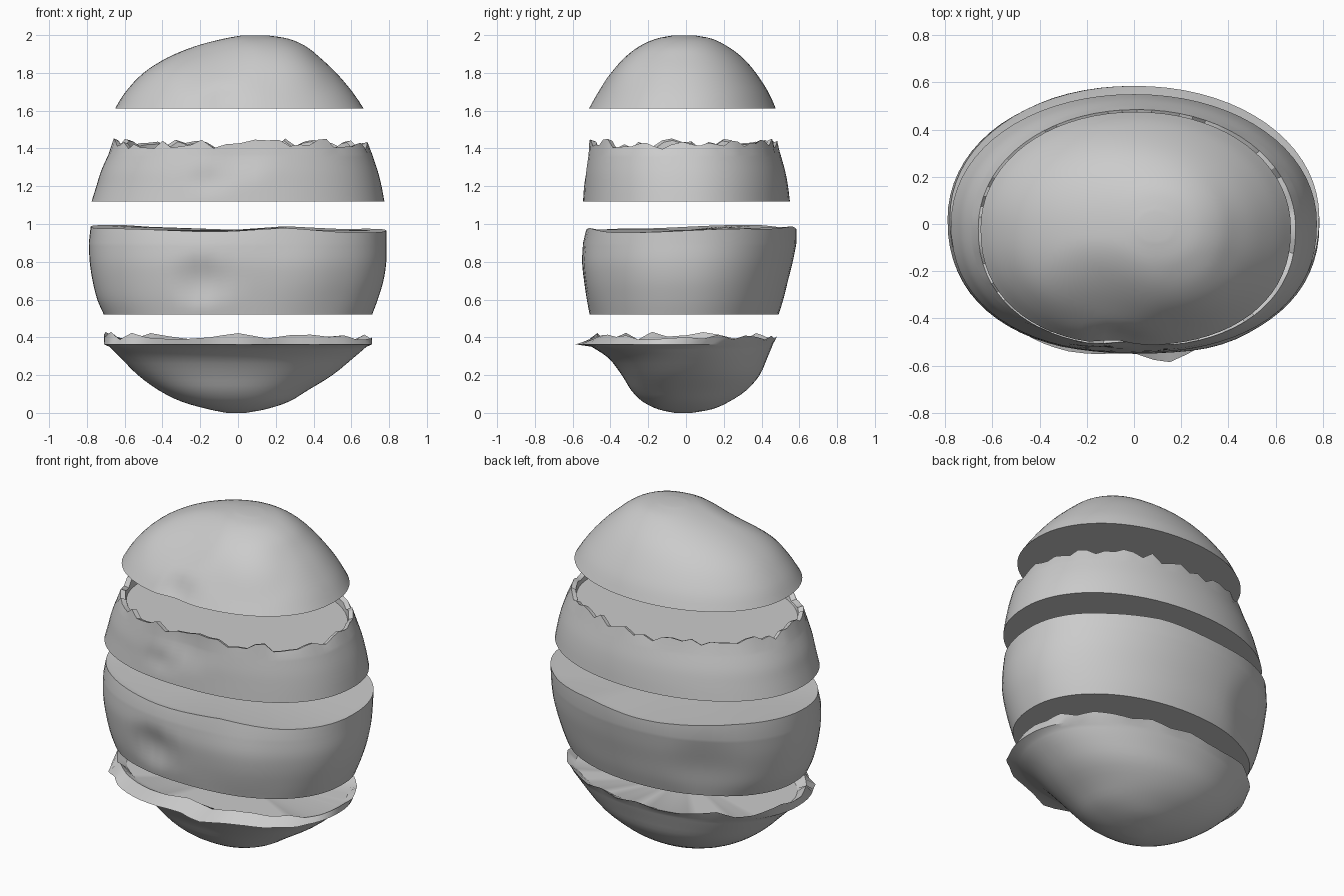
import bpy, bmesh, math, random
from mathutils import Vector

if "Cube" in bpy.data.objects:
    bpy.data.objects.remove(bpy.data.objects["Cube"])

N = 72
random.seed(7)


def jag(amount, step):
    """Irregular sawtooth offsets around a rim."""
    keys = [random.uniform(-amount, amount) for _ in range(N // step)]
    out = []
    for i in range(N):
        k, f = i // step, (i % step) / step
        out.append(keys[k] * (1 - f) + keys[(k + 1) % len(keys)] * f)
    return out


def oval(row, offs=None):
    """One oval ring from (z, left, right, front, back)."""
    z, xl, xr, yf, yb = row
    cx, a = (xl + xr) / 2, (xr - xl) / 2
    cy, hb = (yf + yb) * 0.5, (yb - yf) * 0.5
    pts = []
    for i in range(N):
        t = 2 * math.pi * i / N
        c, s = math.cos(t), math.sin(t)
        e = 0.88 if s < 0 else 0.97      # fuller front half
        pts.append(Vector((cx + a * math.copysign(abs(c) ** e, c),
                           cy + hb * math.copysign(abs(s) ** e, s),
                           z + (offs[i] if offs else 0))))
    return pts


def refine(rows, k):
    """Catmull-Rom interpolation between profile rows."""
    out = []
    for i in range(len(rows) - 1):
        p0, p1, p2 = rows[max(i - 1, 0)], rows[i], rows[i + 1]
        p3 = rows[min(i + 2, len(rows) - 1)]
        for j in range(k):
            t = j / k
            out.append([0.5 * (2 * b + (c - a) * t + (2 * a - 5 * b + 4 * c - d) * t * t
                               + (3 * b - a - 3 * c + d) * t ** 3)
                        for a, b, c, d in zip(p0, p1, p2, p3)])
    return out + [list(rows[-1])]


def build(name, rings, dents, centre):
    """Push local dents and bumps into the rings, then skin and cap them."""
    for ring in rings:
        for p in ring:
            for pos, rad, amp in dents:
                d = (p - Vector(pos)).length / rad
                if d < 1:
                    n = p - Vector(centre)
                    if name != "top_slice" or p.z < 1.64:
                        n.z = 0          # keep cut planes level
                    p += n.normalized() * amp * (1 - d * d) ** 2
    bm = bmesh.new()
    vs = [[bm.verts.new(p) for p in r] for r in rings]
    for a, b in zip(vs, vs[1:]):
        for i in range(N):
            j = (i + 1) % N
            bm.faces.new((a[i], a[j], b[j], b[i]))
    for ring, flip in ((vs[0], True), (vs[-1], False)):
        c = bm.verts.new(sum((v.co for v in ring), Vector()) / N)
        for i in range(N):
            j = (i + 1) % N
            bm.faces.new((ring[j], ring[i], c) if flip else (ring[i], ring[j], c))
    me = bpy.data.meshes.new(name)
    bm.to_mesh(me)
    bm.free()
    ob = bpy.data.objects.new(name, me)
    bpy.context.collection.objects.link(ob)
    bpy.ops.object.select_all(action='DESELECT')
    ob.select_set(True)
    bpy.context.view_layer.objects.active = ob
    bpy.ops.object.shade_smooth_by_angle(angle=math.radians(28))


# bottom slice: bowl with a ragged lip that juts out at the front
rows = [(0.0, -.06, .04, -.06, .03), (0.02, -.16, .15, -.15, .14),
        (0.06, -.30, .27, -.23, .23), (0.12, -.42, .37, -.29, .32),
        (0.20, -.53, .50, -.34, .39), (0.29, -.62, .61, -.41, .43),
        (0.35, -.68, .68, -.50, .455)]
j1 = jag(.022, 2)
rings = [oval(r) for r in refine(rows, 3)]
lip = oval((.363, -.71, .71, -.55, .46))
for p, o in zip(lip, j1):
    if p.y < -.3:
        p.y += o - .03 * math.exp(-((p.x - .12) / .12) ** 2)
rings += [lip, oval((.408, -.71, .71, -.47, .48), j1),
          oval((.37, -.66, .66, -.42, .43))]
build("bottom_slice", rings, [], (0, 0, .4))

# lower middle slice: wide band with a wavy top
rows = [(.52, -.71, .71, -.51, .49), (.60, -.745, .74, -.525, .515),
        (.70, -.77, .77, -.54, .54), (.80, -.785, .785, -.55, .565),
        (.90, -.79, .785, -.545, .585)]
rings = [oval(r) for r in refine(rows, 4)]
top = oval((.965, -.78, .785, -.53, .585))
cap = oval((.96, -.74, .75, -.49, .55))
for ring in (top, cap):
    for p in ring:
        p.z += .02 * max(0, 1 - abs(p.x - .25) / .3) \
            + .02 * min(1, max(0, (-.2 - p.x) / .4)) + .01 * math.sin(5 * p.y)
rings += [top, cap]
build("lower_middle_slice", rings,
      [((-.2, -.54, .7), .17, -.035), ((.35, -.5, .72), .25, .01),
       ((-.45, .45, .7), .25, -.02)], (0, 0, .75))

# upper middle slice: tapering band, jagged rim around a recessed face
rows = [(1.12, -.775, .775, -.545, .55), (1.20, -.75, .76, -.54, .54),
        (1.28, -.725, .74, -.535, .525), (1.37, -.685, .71, -.525, .50)]
j3 = jag(.028, 1)
rings = [oval(r) for r in refine(rows, 4)]
rings += [oval((1.425, -.66, .685, -.52, .485), j3),
          oval((1.415, -.635, .66, -.49, .46), j3),
          oval((1.385, -.63, .655, -.485, .455))]
build("upper_middle_slice", rings,
      [((0, -.53, 1.38), .2, -.025), ((-.15, -.53, 1.23), .1, -.015)], (0, 0, 1.25))

# top slice: smooth lopsided dome, flat underneath
rows = [(1.612, -.65, .665, -.515, .475), (1.70, -.595, .605, -.465, .435),
        (1.80, -.50, .52, -.40, .37), (1.88, -.375, .435, -.33, .30),
        (1.94, -.23, .36, -.25, .22), (1.98, -.08, .27, -.16, .14),
        (1.998, .02, .16, -.07, .05)]
build("top_slice", [oval(r) for r in refine(rows, 4)],
      [((-.15, -.32, 1.88), .28, -.03), ((-.08, -.5, 1.65), .14, -.025),
       ((.3, -.3, 1.82), .22, .012)], (0, 0, 1.6))
